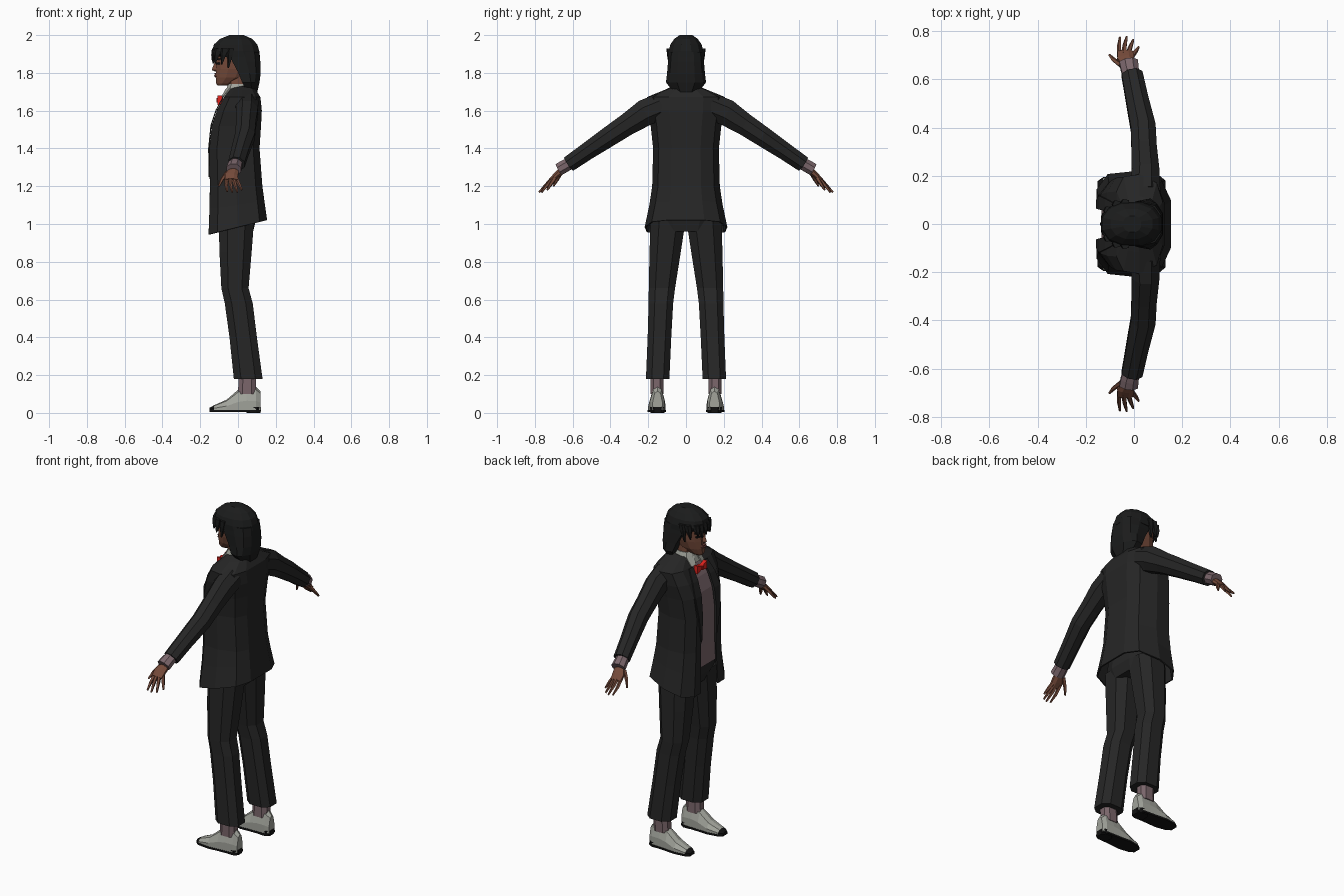
import bpy, bmesh, math
from mathutils import Vector as V


def material(name, rgb):
    m = bpy.data.materials.new(name)
    m.diffuse_color = (*rgb, 1)
    return m


SUIT = material("charcoal cloth", (0.019, 0.019, 0.019))
HAIR = material("black hair", (0.011, 0.0115, 0.0115))
SKIN = material("brown skin", (0.18, 0.07, 0.043))
LIPS = material("dark lips", (0.11, 0.035, 0.03))
SHIRT = material("mauve shirt", (0.20, 0.135, 0.15))
PALE = material("pale grey", (0.36, 0.37, 0.33))
BLACK = material("black leather", (0.006, 0.006, 0.006))
RED = material("red satin", (0.75, 0.017, 0.013))


def loft(name, rings, mat, closed=True, caps=True, thick=0):
    """Skin a list of equal-length rings."""
    bm = bmesh.new()
    vs = [[bm.verts.new(p) for p in r] for r in rings]
    n = len(vs[0])
    for a, b in zip(vs, vs[1:]):
        for i in range(n if closed else n - 1):
            j = (i + 1) % n
            bm.faces.new((a[i], a[j], b[j], b[i]))
    if closed and caps:
        bm.faces.new(vs[0])
        bm.faces.new(vs[-1])
    bmesh.ops.recalc_face_normals(bm, faces=bm.faces)
    me = bpy.data.meshes.new(name)
    bm.to_mesh(me)
    bm.free()
    ob = bpy.data.objects.new(name, me)
    bpy.context.collection.objects.link(ob)
    me.materials.append(mat)
    if thick:
        s = ob.modifiers.new("thickness", "SOLIDIFY")
        s.thickness, s.offset = thick, 0
    return ob


def oval(z, x0, x1, y0, y1, n=10, p=0.8):
    """Horizontal rounded ring filling a rectangle."""
    out = []
    for i in range(n):
        a = 2 * math.pi * (i + 0.5) / n
        c, s = math.cos(a), math.sin(a)
        k = 1 / math.cos(math.pi / n)
        c, s = (max(-1, min(1, k * math.copysign(abs(t) ** p, t))) for t in (c, s))
        out.append(V(((x0 + x1) / 2 + c * (x1 - x0) / 2, (y0 + y1) / 2 + s * (y1 - y0) / 2, z)))
    return out


def tube(name, path, mat, n=8):
    """Limb along (x, y, z, half width in x, half thickness)."""
    pts = [V(p[:3]) for p in path]
    rings = []
    for i, p in enumerate(path):
        t = (pts[min(i + 1, len(pts) - 1)] - pts[max(i - 1, 0)]).normalized()
        v = t.cross(V((1, 0, 0))).normalized()
        u = v.cross(t)
        rings.append([pts[i] + u * p[3] * math.cos(a) + v * p[4] * math.sin(a)
                      for a in (2 * math.pi * (k + 0.5) / n for k in range(n))])
    return loft(name, rings, mat)


def torso_ring(zf, zb, xf, xb, hy, w):
    """Coat outline from one front edge round the back to the other."""
    cx = (xf + xb) / 2
    half = [(xb, 0.45 * hy), (cx + (xb - cx) * 0.75, 0.83 * hy), (cx, hy),
            (cx + (xf - cx) * 0.7, 0.95 * hy), (xf, 0.66 * hy), (xf, w)]
    pts = [(x, -y) for x, y in reversed(half)] + [(xb, 0)] + half
    return [V((x, y, zf + (zb - zf) * (x - xf) / (xb - xf))) for x, y in pts]


# Jacket, open at the front, with the hem dropping forward
COAT = [(0.945, 1.02, -0.152, 0.150, 0.215, 0.080), (1.08, 1.12, -0.147, 0.136, 0.190, 0.075),
        (1.20, 1.20, -0.145, 0.125, 0.175, 0.070), (1.40, 1.40, -0.148, 0.110, 0.170, 0.066),
        (1.52, 1.52, -0.135, 0.118, 0.183, 0.062), (1.60, 1.60, -0.108, 0.122, 0.198, 0.058),
        (1.67, 1.67, -0.070, 0.115, 0.203, 0.052), (1.70, 1.71, -0.045, 0.090, 0.115, 0.046),
        (1.715, 1.735, -0.035, 0.065, 0.066, 0.04)]
loft("jacket", [torso_ring(*s) for s in COAT], SUIT, closed=False, thick=0.008)

# Shirt body following the jacket
loft("shirt", [torso_ring(max(a, 1.06), max(b, 1.06), c + 0.014, d - 0.02, e - 0.022, 0.01)
               for a, b, c, d, e, f in COAT[1:-1]], SHIRT)

# Lapels lying on the jacket front edges
for s in (1, -1):
    rows = [(1.25, -0.152, 0.068, 0.075), (1.40, -0.155, 0.064, 0.10), (1.52, -0.143, 0.06, 0.118),
            (1.60, -0.117, 0.055, 0.105), (1.67, -0.08, 0.05, 0.085)]
    loft("lapel", [[V((x, s * a, z)), V((x, s * b, z))] for z, x, a, b in rows],
         SUIT, closed=False, thick=0.006)

# Shirt collar and bow tie
loft("shirt_collar", [oval(1.68, -0.075, 0.06, -0.075, 0.075), oval(1.72, -0.06, 0.055, -0.06, 0.06),
                      oval(1.742, -0.05, 0.05, -0.052, 0.052)], PALE)
for s in (1, -1):
    loft("collar_point", [[V((-0.062, s * 0.012, 1.715)), V((-0.04, s * 0.058, 1.72))],
                          [V((-0.088, s * 0.03, 1.668)), V((-0.075, s * 0.06, 1.675))]],
         PALE, closed=False, thick=0.006)
    loft("bow_wing", [[V((-0.098 + dx, s * y, 1.655 + dz * h)) for dx, dz in
                       ((-0.01, 1), (0.012, 1), (0.012, -1), (-0.01, -1))]
                      for y, h in ((0.0, 0.008), (0.03, 0.02), (0.046, 0.024))], RED)
loft("bow_knot", [oval(1.643, -0.115, -0.08, -0.011, 0.011, 6), oval(1.667, -0.115, -0.08, -0.011, 0.011, 6)], RED)

# Trousers: hips and two legs
loft("trouser_hips", [oval(0.96, -0.09, 0.08, -0.15, 0.15), oval(1.02, -0.112, 0.095, -0.18, 0.18),
                      oval(1.10, -0.115, 0.09, -0.165, 0.165)], SUIT)
LEG = [(0.18, -0.022, 0.130, 0.088, 0.212), (0.40, -0.045, 0.100, 0.078, 0.203),
       (0.58, -0.070, 0.078, 0.068, 0.198), (0.66, -0.088, 0.056, 0.058, 0.197),
       (0.85, -0.098, 0.072, 0.028, 0.193), (1.02, -0.102, 0.085, 0.002, 0.188)]


def flip(rings, s):
    return [[V((p.x, s * p.y, p.z)) for p in r] for r in rings]


# Shoe stations along the foot: x, top height, half width
SHOE = [(-0.152, 0.026, 0.018), (-0.128, 0.040, 0.036), (-0.06, 0.070, 0.046), (0.0, 0.122, 0.042),
        (0.045, 0.140, 0.040), (0.095, 0.138, 0.038), (0.118, 0.115, 0.026)]
for s in (1, -1):
    loft("trouser_leg", flip([oval(*r, n=8) for r in LEG], s), SUIT)
    loft("sock", flip([oval(0.10, 0.0, 0.095, 0.118, 0.188, 8), oval(0.24, 0.005, 0.095, 0.122, 0.19, 8)], s), SHIRT)
    upper, sole = [], []
    for x, h, w in SHOE:
        cy = 0.153 - 0.02 * x
        upper.append([V((x, cy + dy * w, 0.014 + (h - 0.014) * f)) for dy, f in
                      ((-1, 0), (-1, 0.4), (-0.6, 0.88), (0, 1), (0.6, 0.88), (1, 0.4), (1, 0))])
        sole.append([V((x, cy + dy * (w + 0.003), z)) for dy, z in
                     ((-1, 0.005), (1, 0.005), (1, 0.016), (-1, 0.016))])
    shoe = loft("shoe_upper", flip(upper, s), PALE)
    shoe.data.materials.append(BLACK)
    for f in shoe.data.polygons:
        if f.center.x < -0.13:
            f.material_index = 1
    loft("shoe_sole", flip(sole, s), BLACK)
    loft("shoe_heel", flip([oval(0.0, 0.045, 0.12, 0.115, 0.187, 8),
                            oval(0.03, 0.045, 0.122, 0.113, 0.19, 8)], s), BLACK)

# Arms, cuffs and hands
FINGERS = [((-0.060, 0.695, 1.245), (-0.062, 0.735, 1.205), (-0.058, 0.775, 1.172)),
           ((-0.042, 0.705, 1.245), (-0.038, 0.742, 1.205), (-0.030, 0.778, 1.168)),
           ((-0.025, 0.705, 1.243), (-0.014, 0.737, 1.203), (-0.003, 0.765, 1.168)),
           ((-0.010, 0.695, 1.243), (0.006, 0.716, 1.21), (0.020, 0.735, 1.18)),
           ((-0.055, 0.660, 1.275), (-0.085, 0.682, 1.235), (-0.102, 0.702, 1.20))]
for s in (1, -1):
    def arm(name, path, mat, n=8):
        tube(name, [(p[0], s * p[1], *p[2:]) for p in path], mat, n)
    arm("sleeve", [(0.045, 0.13, 1.625, 0.07, 0.075), (0.048, 0.215, 1.59, 0.062, 0.076),
                   (0.042, 0.31, 1.528, 0.057, 0.063), (0.038, 0.40, 1.468, 0.056, 0.058),
                   (0.012, 0.52, 1.387, 0.05, 0.05), (-0.008, 0.62, 1.318, 0.047, 0.046)], SUIT)
    arm("shirt_cuff", [(-0.008, 0.60, 1.33, 0.036, 0.034), (-0.018, 0.645, 1.305, 0.04, 0.036),
                       (-0.022, 0.672, 1.289, 0.042, 0.036)], SHIRT)
    arm("palm", [(-0.018, 0.63, 1.312, 0.024, 0.02), (-0.024, 0.665, 1.278, 0.03, 0.019),
                 (-0.035, 0.69, 1.255, 0.038, 0.017), (-0.036, 0.715, 1.232, 0.034, 0.012)], SKIN)
    for f in FINGERS:
        arm("finger", [(*p, r, r) for p, r in zip(f, (0.0115, 0.0095, 0.005))], SKIN, 5)

# Neck and head
loft("neck", [oval(1.69, -0.05, 0.05, -0.045, 0.045), oval(1.80, -0.055, 0.05, -0.048, 0.048)], SKIN)
HEAD = [(1.732, -0.108, -0.06, 0.022), (1.745, -0.116, -0.02, 0.036), (1.775, -0.118, 0.04, 0.053),
        (1.82, -0.116, 0.07, 0.065), (1.87, -0.112, 0.08, 0.071), (1.92, -0.115, 0.085, 0.072),
        (1.96, -0.085, 0.06, 0.05)]
loft("head", [oval(z, a, b, -w, w, 12, 0.9) for z, a, b, w in HEAD], SKIN)

# Nose, lips, eyes, brows
loft("nose", [[V((-0.105, -w, z)), V((x, 0, z)), V((-0.105, w, z))] for z, x, w in
              ((1.805, -0.115, 0.016), (1.815, -0.139, 0.018), (1.835, -0.132, 0.012), (1.87, -0.117, 0.007))], SKIN)
loft("lips", [oval(z, x, -0.10, -w, w, 6) for z, x, w in
              ((1.776, -0.118, 0.014), (1.783, -0.128, 0.022), (1.789, -0.122, 0.024),
               (1.796, -0.127, 0.019), (1.801, -0.117, 0.01))], LIPS)
for s in (1, -1):
    for name, z, h, w, m in (("eye", 1.85, 0.005, 0.013, BLACK), ("eyebrow", 1.872, 0.0035, 0.018, HAIR)):
        loft(name, flip([[V((-0.117, 0.032 - w, z + d)), V((-0.106, 0.032 + w, z + d)),
                          V((-0.085, 0.032 + w, z + d)), V((-0.085, 0.032 - w, z + d))] for d in (-h, h)], s), m)

# Hair: closed crown, then long curtain round the back and sides
CROWN = [(1.885, -0.105, 0.116, 0.092), (1.915, -0.136, 0.113, 0.092), (1.95, -0.128, 0.102, 0.083),
         (1.98, -0.095, 0.076, 0.062), (2.0, -0.045, 0.03, 0.034)]
loft("hair_crown", [oval(z, a, b, -w, w, 12, 0.9) for z, a, b, w in CROWN], HAIR)
BACK = [(1.69, 0.05, 0.100, 0.060), (1.75, 0.022, 0.114, 0.106), (1.80, 0.002, 0.120, 0.100),
        (1.86, -0.03, 0.118, 0.095), (1.91, -0.05, 0.112, 0.09)]
rings = []
for z, a, b, w in BACK:
    half = [(b, 0.45 * w), (b - 0.025, 0.85 * w), ((a + b) / 2, w), (a, 0.92 * w)]
    inner = [(a, 0.5 * w)]
    half += inner
    rings.append([V((x, -y, z)) for x, y in reversed(half)] + [V((x, y, z)) for x, y in half])
loft("hair_back", rings, HAIR)

# Fringe locks hanging over the forehead and temples
for x, y, drop in ((-0.12, -0.055, 0.045), (-0.13, -0.03, 0.03), (-0.134, 0.0, 0.035), (-0.13, 0.03, 0.045),
                   (-0.12, 0.055, 0.03), (-0.085, -0.08, 0.05), (-0.085, 0.08, 0.05),
                   (-0.05, -0.085, 0.07), (-0.05, 0.085, 0.07)):
    loft("fringe_lock", [oval(1.93, x - 0.004, x + 0.03, y - 0.018, y + 0.018, 5),
                         oval(1.895, x - 0.008, x + 0.022, y - 0.016, y + 0.016, 5),
                         oval(1.895 - drop, x - 0.004, x + 0.002, y - 0.003, y + 0.003, 5)], HAIR)
